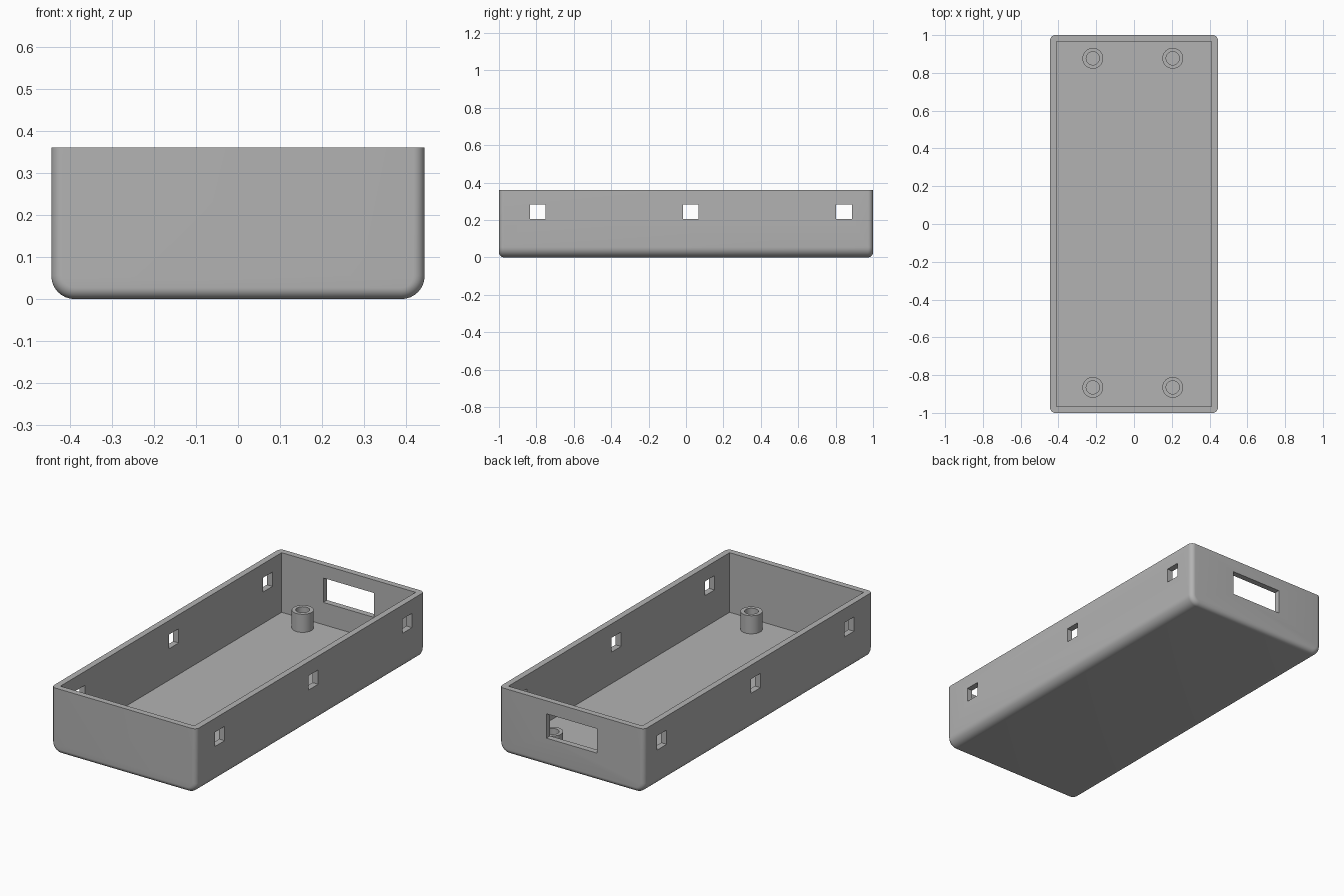
import bpy, bmesh, math
from mathutils import Matrix, Vector

if "Cube" in bpy.data.objects:
    bpy.data.objects.remove(bpy.data.objects["Cube"], do_unlink=True)

HALF_X, HALF_Y, HEIGHT = 0.444, 1.0, 0.36
FLOOR = 0.03

gray = bpy.data.materials.new("medium_gray")
gray.use_nodes = True
color = (0.45, 0.45, 0.45, 1)
gray.diffuse_color = color
gray.node_tree.nodes["Principled BSDF"].inputs["Base Color"].default_value = color


def to_object(bm, name):
    bmesh.ops.recalc_face_normals(bm, faces=bm.faces)
    mesh = bpy.data.meshes.new(name)
    bm.to_mesh(mesh)
    bm.free()
    mesh.materials.append(gray)
    obj = bpy.data.objects.new(name, mesh)
    bpy.context.collection.objects.link(obj)
    return obj


def box(low, high):
    low, high = Vector(low), Vector(high)
    bm = bmesh.new()
    bmesh.ops.create_cube(bm, size=1, matrix=Matrix.Translation((low + high) / 2)
                          @ Matrix.Diagonal((*(high - low), 1)))
    return bm


def activate(obj):
    bpy.ops.object.select_all(action="DESELECT")
    obj.select_set(True)
    bpy.context.view_layer.objects.active = obj


def cut(obj, low, high):
    cutter = to_object(box(low, high), "cutter")
    cutter.hide_render = True
    mod = obj.modifiers.new("cut", "BOOLEAN")
    mod.operation, mod.solver, mod.object = "DIFFERENCE", "EXACT", cutter
    activate(obj)
    bpy.ops.object.modifier_apply(modifier=mod.name)
    bpy.data.objects.remove(cutter, do_unlink=True)


def round_edges(bm, test, radius):
    edges = [e for e in bm.edges if test(*[v.co for v in e.verts])]
    bmesh.ops.bevel(bm, geom=edges, offset=radius, segments=8, profile=0.5, affect="EDGES")


# Tray body: wide rounding on the long bottom edges, tighter on the end edges
bm = box((-HALF_X, -HALF_Y, 0), (HALF_X, HALF_Y, HEIGHT))
round_edges(bm, lambda a, b: max(a.z, b.z) < 0.01 and abs(a.y - b.y) > 1, 0.055)
round_edges(bm, lambda a, b: abs(a.y - b.y) < 0.01 and min(a.z, b.z) < HEIGHT - 0.01, 0.027)
tray = to_object(bm, "tray")

# Cavity, side clip slots through both walls, and the port in the back wall
cut(tray, (-0.41, -0.967, FLOOR), (0.41, 0.967, 0.5))
for y in (-0.793, 0.025, 0.845):
    cut(tray, (-0.6, y - 0.042, 0.204), (0.6, y + 0.042, 0.283))
cut(tray, (-0.155, 0.9, 0.153), (0.155, 1.1, 0.288))
activate(tray)
bpy.ops.object.shade_smooth_by_angle(angle=math.radians(30))


# Hollow screw posts on the floor
def screw_post(name, x, y):
    bm = bmesh.new()
    profile = [(0.055, FLOOR), (0.055, 0.13), (0.035, 0.13), (0.035, FLOOR)]
    verts = [bm.verts.new((r, 0, z)) for r, z in profile]
    edges = [bm.edges.new(pair) for pair in zip(verts, verts[1:])]
    bmesh.ops.spin(bm, geom=verts + edges, cent=(0, 0, 0), axis=(0, 0, 1),
                   angle=math.tau, steps=32, use_merge=True)
    bmesh.ops.remove_doubles(bm, verts=bm.verts, dist=0.0001)
    bmesh.ops.translate(bm, verts=bm.verts, vec=(x, y, 0))
    post = to_object(bm, name)
    activate(post)
    bpy.ops.object.shade_smooth_by_angle(angle=math.radians(30))


for side, x in (("right", -0.218), ("left", 0.205)):
    for end, y in (("front", -0.865), ("back", 0.877)):
        screw_post(f"screw_post_{end}_{side}", x, y)
